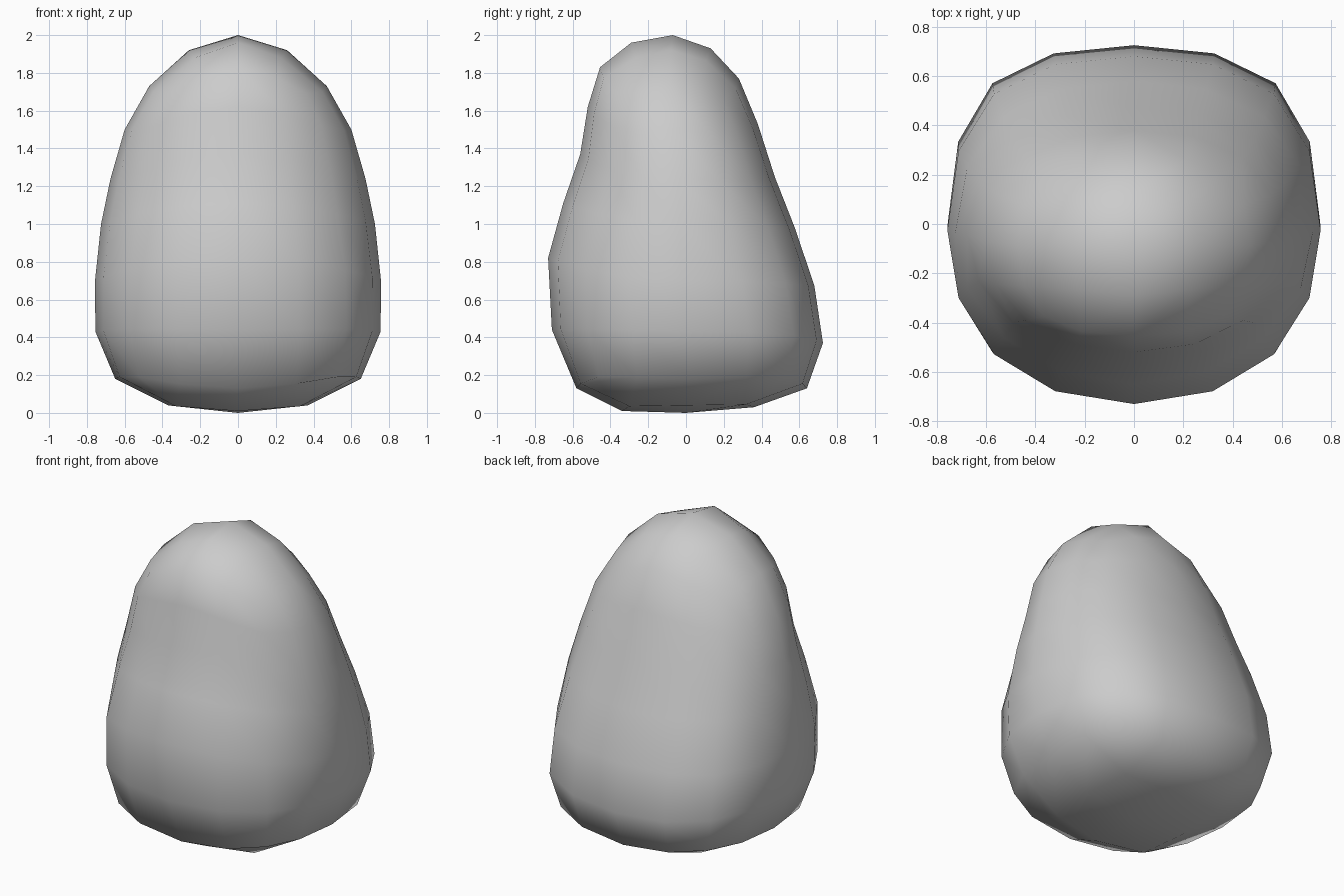
import bpy, bmesh
from math import sin, cos, pi

if "Cube" in bpy.data.objects:
    bpy.data.objects.remove(bpy.data.objects["Cube"])

# Side rings, top to bottom: front (y, z), back (y, z), side (x, z),
# corner drop, squareness, extra squareness at the back
RINGS = [
    ((-.455, 1.83), (.28, 1.77), (.47, 1.73), .09, .20, 0),
    ((-.52, 1.62), (.38, 1.53), (.60, 1.50), .04, .08, .06),
    ((-.56, 1.37), (.47, 1.25), (.675, 1.24), .02, .05, .10),
    ((-.65, 1.11), (.58, .97), (.725, 1.00), 0, .06, .10),
    ((-.73, .82), (.68, .67), (.757, .70), 0, .12, .10),
    ((-.71, .44), (.725, .37), (.755, .43), -.01, .15, .07),
    ((-.58, .13), (.64, .13), (.65, .18), -.035, .29, 0),
]
# Caps: front, back, side, corner drop, squareness, back extra; centre
TOP = ((-.29, 1.96), (.13, 1.93), (.26, 1.92), .06, .5, 0), (-.07, 2.0)
BOTTOM = ((-.34, .01), (.36, .03), (.37, .04), -.01, .5, 0), (0, 0)


def ring_point(front, back, side, drop, k, extra, a):
    """Rounded-square ring whose height varies between front, side and back."""
    c, s = cos(a), sin(a)
    ky = k + (extra if s > 0 else -extra)
    cy = (front[0] + back[0]) / 2
    ry = (back[0] - front[0]) / 2
    x = side[0] * c * (1 + k * s * s)
    y = cy + ry * s * (1 + ky * c * c)
    zy = back[1] if s > 0 else front[1]
    z = side[1] * c * c + zy * s * s - drop * sin(2 * a) ** 2
    return x, y, z


bm = bmesh.new()
rings = [[bm.verts.new(ring_point(*r, -3 * pi / 4 + k * pi / 8)) for k in range(16)]
         for r in RINGS]

# Side wall
for up, lo in zip(rings, rings[1:]):
    for k in range(16):
        n = (k + 1) % 16
        bm.faces.new((up[k], lo[k], lo[n], up[n]))


def cap(rim, ring, centre):
    """Fill a 16-point rim with a 4 x 4 quad grid."""
    outer = ([(i, 0) for i in range(4)] + [(4, j) for j in range(4)] +
             [(4 - i, 4) for i in range(4)] + [(0, 4 - j) for j in range(4)])
    inner = [(1, 1), (2, 1), (3, 1), (3, 2), (3, 3), (2, 3), (1, 3), (1, 2)]
    grid = dict(zip(outer, rim))
    for k, key in enumerate(inner):
        grid[key] = bm.verts.new(ring_point(*ring, -3 * pi / 4 + k * pi / 4))
    grid[2, 2] = bm.verts.new((0, *centre))
    for i in range(4):
        for j in range(4):
            bm.faces.new((grid[i, j], grid[i + 1, j], grid[i + 1, j + 1], grid[i, j + 1]))


cap(rings[0], *TOP)
cap(rings[-1], *BOTTOM)

bmesh.ops.recalc_face_normals(bm, faces=bm.faces)
for f in bm.faces:
    f.smooth = True
mesh = bpy.data.meshes.new("rounded_body")
bm.to_mesh(mesh)
bm.free()
body = bpy.data.objects.new("rounded_body", mesh)
bpy.context.collection.objects.link(body)
